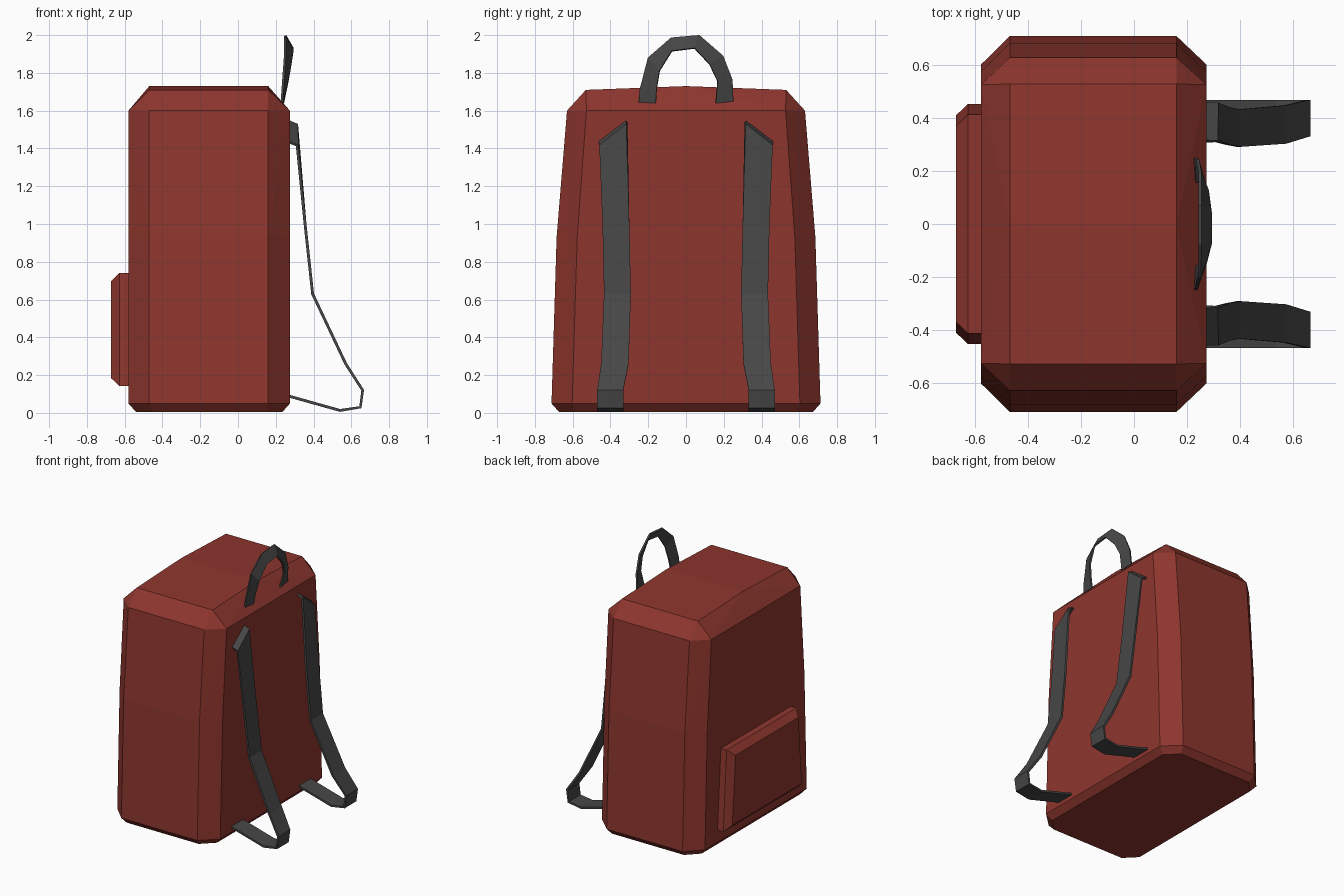
import bpy, bmesh

if "Cube" in bpy.data.objects:
    bpy.data.objects.remove(bpy.data.objects["Cube"])


def material(name, color):
    m = bpy.data.materials.new(name)
    m.diffuse_color = (*color, 1)
    m.use_nodes = True
    m.node_tree.nodes["Principled BSDF"].inputs["Base Color"].default_value = m.diffuse_color
    return m


red = material("red fabric", (0.27, 0.037, 0.027))
grey = material("dark webbing", (0.062, 0.062, 0.062))


def add_object(name, bm, mat):
    me = bpy.data.meshes.new(name)
    bm.to_mesh(me)
    bm.free()
    me.materials.append(mat)
    ob = bpy.data.objects.new(name, me)
    bpy.context.collection.objects.link(ob)
    return ob


def hull(name, points, mat):
    """Faceted convex solid; points are given for +y and mirrored to -y."""
    bm = bmesh.new()
    for x, y, z in points:
        for s in ((1, -1) if y else (1,)):
            bm.verts.new((x, s * y, z))
    bmesh.ops.convex_hull(bm, input=bm.verts)
    bmesh.ops.dissolve_limit(bm, angle_limit=0.005, verts=bm.verts, edges=bm.edges)
    bmesh.ops.recalc_face_normals(bm, faces=bm.faces)
    return add_object(name, bm, mat)


def ribbon(name, pairs, mat, thickness):
    """Webbing strip between pairs of edge points."""
    bm = bmesh.new()
    rows = [[bm.verts.new(p) for p in pair] for pair in pairs]
    for a, b in zip(rows, rows[1:]):
        bm.faces.new((a[0], a[1], b[1], b[0]))
    bmesh.ops.recalc_face_normals(bm, faces=bm.faces)
    ob = add_object(name, bm, mat)
    sol = ob.modifiers.new("thickness", 'SOLIDIFY')
    sol.thickness = thickness
    sol.offset = 0
    return ob


# Main bag: chamfered, tapering section (z, inset, side half width, corner half width)
body = []
for z, inset, side, corner in ((0.005, 0.04, 0.672, 0.585), (0.05, 0, 0.712, 0.603),
                               (0.93, 0, 0.685, 0.576), (1.6, 0, 0.63, 0.527)):
    body += [(-0.58 + inset, corner, z), (0.275 - inset, corner, z),
             (-0.47 + inset * 0.4, side, z), (0.16 - inset * 0.4, side, z)]
for x in (-0.47, 0.16):
    body += [(x, 0.53, 1.71), (x, 0, 1.73)]
hull("bag_body", body, red)

# Pocket with bevelled front
pocket = []
for x, e in ((-0.57, 0), (-0.628, 0), (-0.673, 0.043)):
    pocket += [(x, 0.455 - e, 0.142 + e), (x, 0.415 - e, 0.74 - e)]
hull("pocket", pocket, red)

# Shoulder straps: x, outer z, inner z, outer y, inner y
path = [(0.265, 1.435, 1.545, 0.457, 0.313), (0.313, 1.415, 1.525, 0.457, 0.313),
        (0.355, 1.0, 1.0, 0.442, 0.300), (0.395, 0.63, 0.63, 0.434, 0.292),
        (0.57, 0.26, 0.26, 0.449, 0.304), (0.66, 0.12, 0.12, 0.470, 0.332),
        (0.648, 0.03, 0.03, 0.470, 0.332), (0.54, 0.013, 0.013, 0.470, 0.332),
        (0.265, 0.09, 0.09, 0.470, 0.332)]
strap = ribbon("shoulder_straps",
               [((x, yo, zo), (x, yi, zi)) for x, zo, zi, yo, yi in path], grey, 0.015)
mir = strap.modifiers.new("mirror", 'MIRROR')
mir.use_axis = (False, True, False)

# Carry handle: slightly lopsided loop, outer and inner edges
outer = [(0.232, -0.25, 1.645), (0.236, -0.245, 1.71), (0.248, -0.2, 1.88), (0.25, -0.078, 1.985),
         (0.25, 0.07, 1.998), (0.25, 0.195, 1.89), (0.24, 0.245, 1.765), (0.232, 0.25, 1.65)]
inner = [(0.238, -0.16, 1.64), (0.252, -0.155, 1.715), (0.272, -0.14, 1.81), (0.289, -0.075, 1.915),
         (0.289, 0.045, 1.93), (0.278, 0.125, 1.845), (0.262, 0.167, 1.755), (0.238, 0.157, 1.64)]
ribbon("carry_handle", list(zip(outer, inner)), grey, 0.012)
